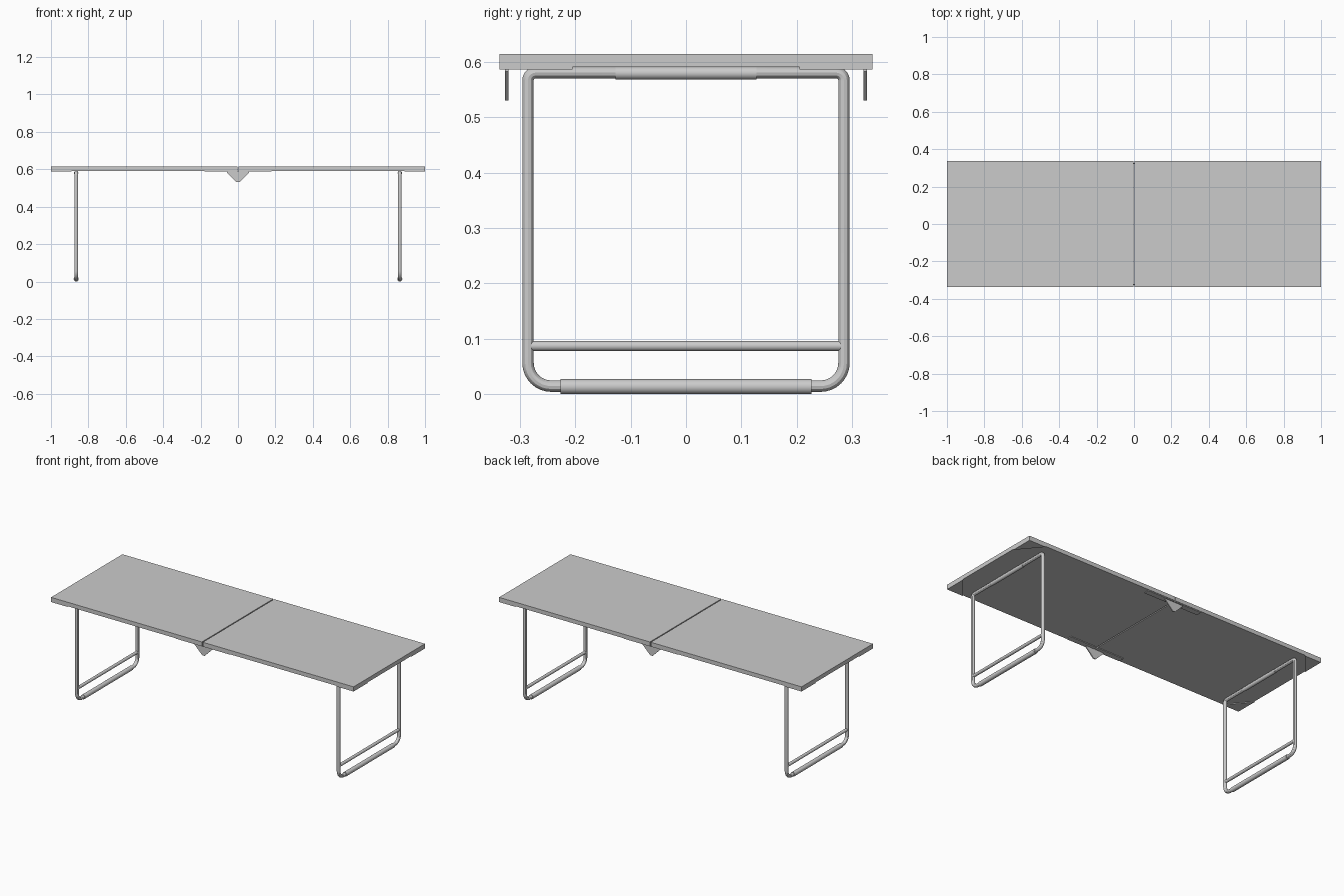
import bpy, bmesh, math
from mathutils import Vector

if "Cube" in bpy.data.objects:
    bpy.data.objects.remove(bpy.data.objects["Cube"])


def prism(name, outline, vec):
    """Extrude a flat outline of 3D points along a vector."""
    bm = bmesh.new()
    face = bm.faces.new([bm.verts.new(p) for p in outline])
    ext = bmesh.ops.extrude_face_region(bm, geom=[face])
    bmesh.ops.translate(bm, vec=vec, verts=[v for v in ext["geom"] if isinstance(v, bmesh.types.BMVert)])
    bmesh.ops.recalc_face_normals(bm, faces=bm.faces)
    mesh = bpy.data.meshes.new(name)
    bm.to_mesh(mesh)
    bm.free()
    ob = bpy.data.objects.new(name, mesh)
    bpy.context.collection.objects.link(ob)
    return ob


def slab(name, x0, x1, y0, y1, z0, z1):
    return prism(name, [(x0, y0, z0), (x1, y0, z0), (x1, y1, z0), (x0, y1, z0)], (0, 0, z1 - z0))


def rod(name, x, z, half, r):
    """Cylinder running along y."""
    bpy.ops.mesh.primitive_cylinder_add(vertices=24, radius=r, depth=2 * half,
                                        location=(x, 0, z), rotation=(math.pi / 2, 0, 0))
    bpy.context.object.name = name
    bpy.ops.object.shade_smooth_by_angle()


def leg_loop(name, x, corners, r):
    """Closed bent tube; corners are (y, z, bend radius, direction start angle)."""
    path = []
    for y, z, bend, start in corners:
        cy, cz = y - math.copysign(bend, y), z + (bend if z < 0.3 else -bend)
        for i in range(9):
            a = math.radians(start + 90 * i / 8)
            path.append((x, cy + bend * math.cos(a), cz + bend * math.sin(a)))
    cu = bpy.data.curves.new(name, "CURVE")
    cu.dimensions = "3D"
    cu.bevel_depth = r
    cu.bevel_resolution = 4
    sp = cu.splines.new("POLY")
    sp.points.add(len(path) - 1)
    for p, co in zip(sp.points, path):
        p.co = (*co, 1)
    sp.use_cyclic_u = True
    ob = bpy.data.objects.new(name, cu)
    bpy.context.collection.objects.link(ob)
    bpy.ops.object.select_all(action="DESELECT")
    ob.select_set(True)
    bpy.context.view_layer.objects.active = ob
    bpy.ops.object.convert(target="MESH")
    bpy.ops.object.shade_smooth_by_angle()


TOP, UNDER, PLATE = 0.615, 0.591, 0.587

for s, side in ((-1, "left"), (1, "right")):
    # Folding top half, with a narrow gap at the centre
    x0, x1 = sorted((s * 0.003, s * 1.0))
    slab(f"{side}_tabletop", x0, x1, -0.337, 0.337, UNDER, TOP)

    # Tubular leg frame, brace, foot sleeve and pivot sleeve
    x = s * 0.865
    leg_loop(f"{side}_leg_frame", x, [(0.2855, 0.0145, 0.042, 270), (0.2855, 0.581, 0.014, 0),
                                      (-0.2855, 0.581, 0.014, 90), (-0.2855, 0.0145, 0.042, 180)], 0.0103)
    rod(f"{side}_leg_brace", x, 0.087, 0.28, 0.009)
    rod(f"{side}_foot_sleeve", x, 0.0135, 0.227, 0.0135)
    rod(f"{side}_pivot_sleeve", x, 0.580, 0.127, 0.0115)

    # Triangular corner plates under the top
    for t, end in ((-1, "front"), (1, "back")):
        prism(f"{side}_{end}_corner_plate",
              [(s, t * 0.337, PLATE), (s * 0.89, t * 0.337, PLATE), (s, t * 0.205, PLATE)],
              (0, 0, UNDER - PLATE))

# Centre hinges: flat mounting plates and hanging V brackets
for t, end in ((-1, "front"), (1, "back")):
    for s, side in ((-1, "left"), (1, "right")):
        x0, x1 = sorted((s * 0.003, s * 0.18))
        y0, y1 = sorted((t * 0.30, t * 0.334))
        slab(f"{end}_{side}_hinge_plate", x0, x1, y0, y1, PLATE, UNDER)
    prism(f"{end}_hinge_bracket",
          [(-0.06, t * 0.321, 0.589), (-0.06, t * 0.321, 0.583), (-0.008, t * 0.321, 0.531),
           (0.008, t * 0.321, 0.531), (0.06, t * 0.321, 0.583), (0.06, t * 0.321, 0.589)],
          Vector((0, t * 0.006, 0)))
